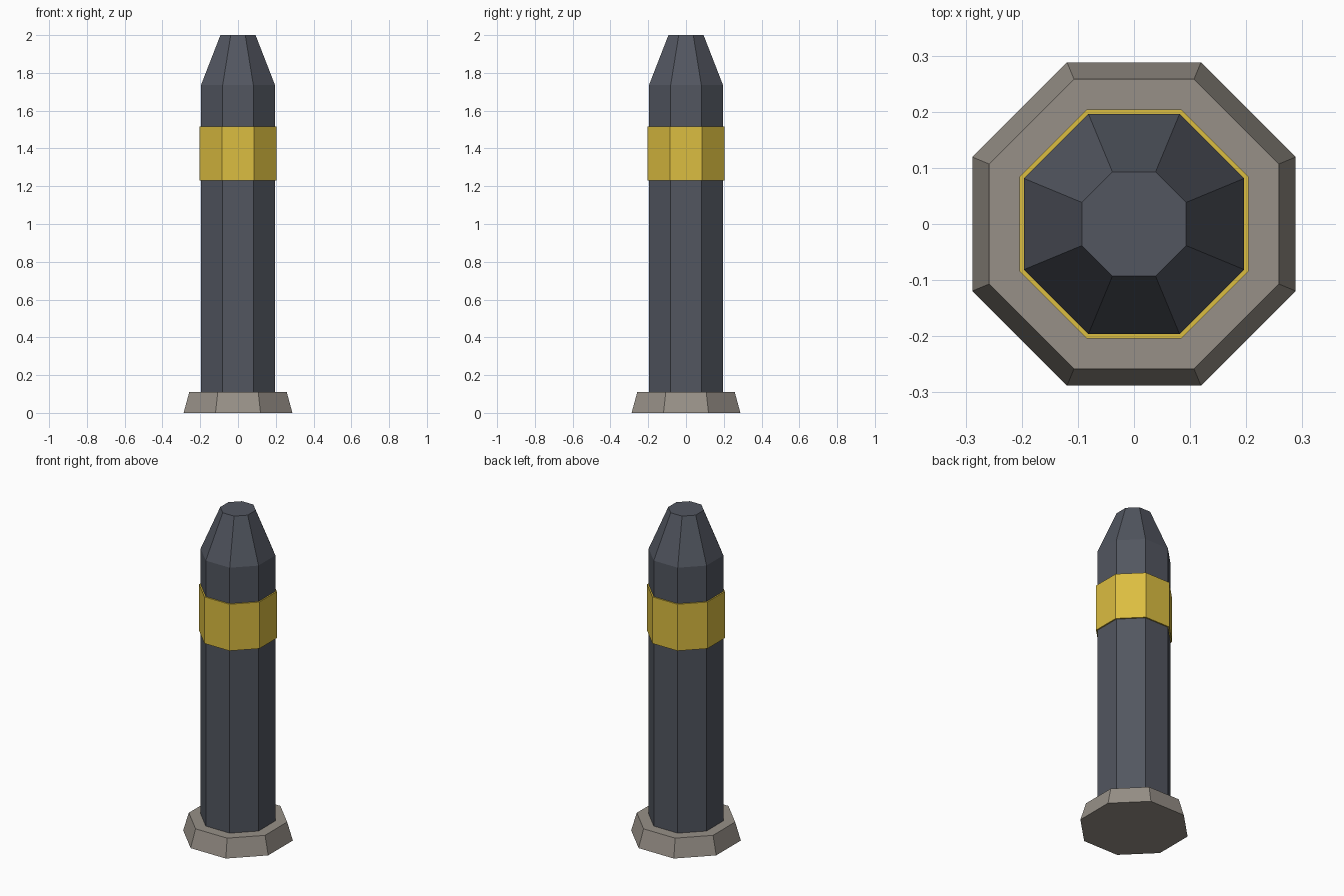
import bpy
import bmesh
from math import cos, sin, pi

cube = bpy.data.objects.get("Cube")
if cube:
    bpy.data.objects.remove(cube, do_unlink=True)

SIDES = 8


def make_material(name, rgb):
    mat = bpy.data.materials.new(name)
    mat.use_nodes = True
    colour = (*rgb, 1.0)
    mat.diffuse_color = colour
    mat.node_tree.nodes["Principled BSDF"].inputs["Base Color"].default_value = colour
    return mat


def octagonal_part(name, profile, mat):
    """Stack octagons from (flat-to-centre distance, height) pairs and cap both ends."""
    bm = bmesh.new()
    rings = []
    for apothem, z in profile:
        r = apothem / cos(pi / SIDES)
        angles = [(i + 0.5) * 2 * pi / SIDES for i in range(SIDES)]
        rings.append([bm.verts.new((r * cos(a), r * sin(a), z)) for a in angles])
    for low, high in zip(rings, rings[1:]):
        for i in range(SIDES):
            j = (i + 1) % SIDES
            bm.faces.new((low[i], low[j], high[j], high[i]))
    bm.faces.new(rings[0][::-1])
    bm.faces.new(rings[-1])
    mesh = bpy.data.meshes.new(name)
    bm.to_mesh(mesh)
    bm.free()
    mesh.materials.append(mat)
    obj = bpy.data.objects.new(name, mesh)
    bpy.context.collection.objects.link(obj)
    return obj


slate = make_material("slate_grey", (0.084, 0.093, 0.117))
yellow = make_material("warning_yellow", (0.71, 0.51, 0.052))
stone = make_material("warm_stone", (0.31, 0.28, 0.245))

# Sloped foot, tapered post and raised band
octagonal_part("base", [(0.288, 0), (0.258, 0.11)], stone)
octagonal_part("post", [(0.196, 0.05), (0.196, 1.735), (0.093, 2)], slate)
octagonal_part("band", [(0.204, 1.23), (0.204, 1.515)], yellow)
